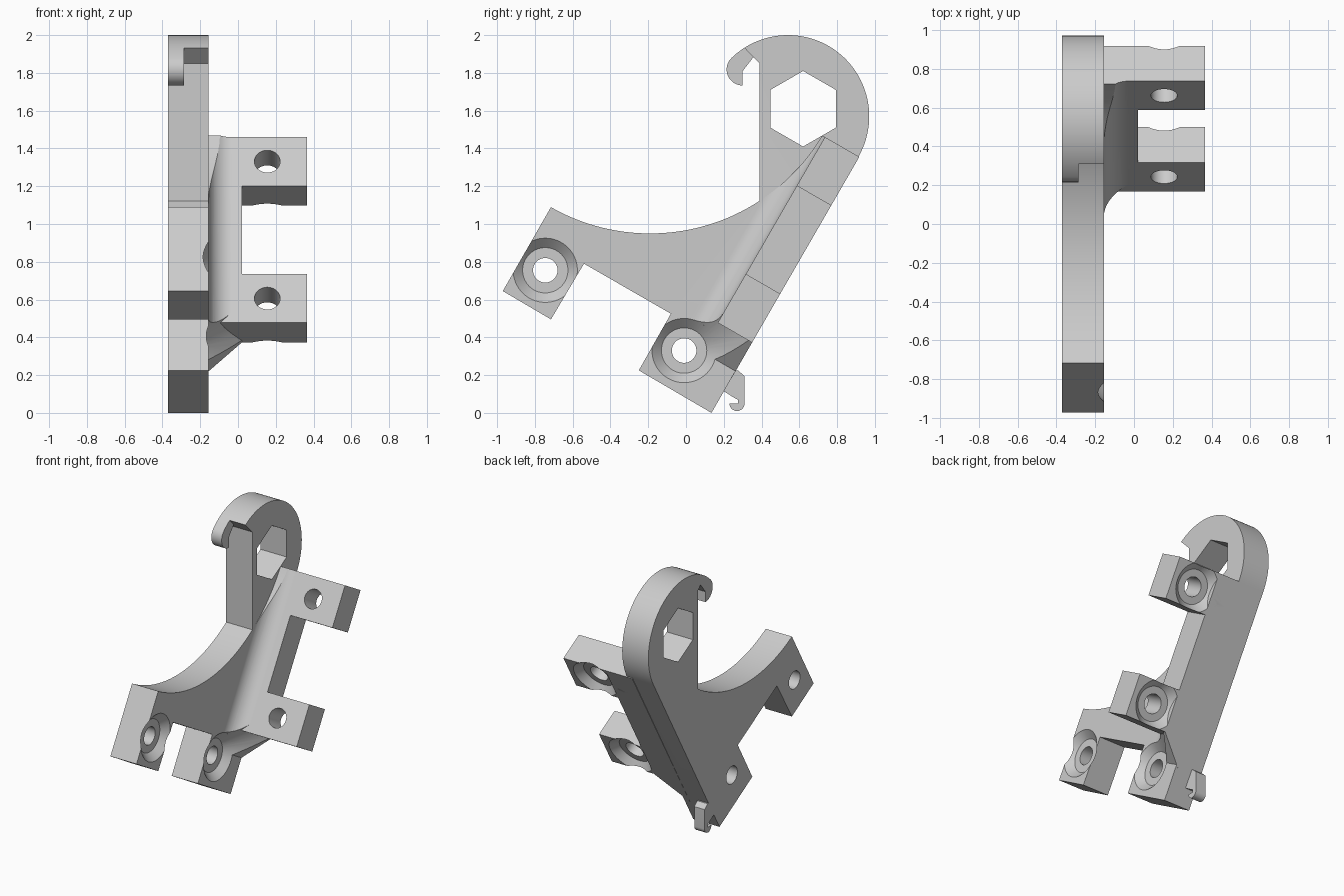
import bpy, bmesh, math
from mathutils import Matrix, Vector

if "Cube" in bpy.data.objects:
    bpy.data.objects.remove(bpy.data.objects["Cube"])

grey = bpy.data.materials.new("light_grey")
grey.use_nodes = True
grey.diffuse_color = (0.6, 0.6, 0.6, 1)
grey.node_tree.nodes["Principled BSDF"].inputs["Base Color"].default_value = (0.6, 0.6, 0.6, 1)

X0, X1 = -0.37, -0.155          # plate thickness range
ROOT = -0.2                     # depth where attached parts are buried in the plate
SPINE_X, LUG_X = 0.02, 0.365
DEPTH = 0.21                    # spine and lug depth
# Slanted frame: local y runs up the back edge, local z points into the part
SLANT = Matrix.Translation((0, 0.135, 0)) @ Matrix.Rotation(math.radians(60), 4, 'X')
ALONG_X = Matrix.Rotation(math.radians(90), 4, 'Y')


def finish(bm, name):
    bmesh.ops.recalc_face_normals(bm, faces=bm.faces)
    mesh = bpy.data.meshes.new(name)
    bm.to_mesh(mesh)
    bm.free()
    mesh.materials.append(grey)
    ob = bpy.data.objects.new(name, mesh)
    bpy.context.collection.objects.link(ob)
    return ob


def prism(name, points, sweep, frame=Matrix()):
    """Extrude a closed 3D outline along a vector."""
    bm = bmesh.new()
    face = bm.faces.new([bm.verts.new(p) for p in points])
    grown = bmesh.ops.extrude_face_region(bm, geom=[face])["geom"]
    bmesh.ops.translate(bm, vec=sweep, verts=[v for v in grown if isinstance(v, bmesh.types.BMVert)])
    bm.transform(frame)
    return finish(bm, name)


def side_prism(name, yz, xa, xb):
    return prism(name, [(xa, y, z) for y, z in yz], (xb - xa, 0, 0))


def cone(name, r1, r2, length, frame, sides=64):
    """Cone or cylinder from the frame origin along its z axis."""
    bm = bmesh.new()
    bmesh.ops.create_cone(bm, cap_ends=True, segments=sides, radius1=r1, radius2=r2,
                          depth=length, matrix=frame @ Matrix.Translation((0, 0, length / 2)))
    return finish(bm, name)


def combine(ob, other, operation, keep=False):
    mod = ob.modifiers.new(operation.lower(), 'BOOLEAN')
    mod.operation, mod.object, mod.solver = operation, other, 'EXACT'
    bpy.context.view_layer.objects.active = ob
    bpy.ops.object.modifier_apply(modifier=mod.name)
    if not keep:
        bpy.data.objects.remove(other)


def arc(cy, cz, r, a, b, n):
    angles = [math.radians(a + (b - a) * i / n) for i in range(n + 1)]
    return [(cy + r * math.cos(t), cz + r * math.sin(t)) for t in angles]


def seat_cone(frame):
    """Countersink opening at 45 degrees from its floor."""
    return cone("seat_cutter", 0.12, 0.37, 0.25, frame)


# Side plate: round head, vertical front edge, scooped arm and two feet
outline = arc(0.54, 1.57, 0.43, -30, 122.5, 60)
outline += [(0.39, 1.85)]
outline += arc(-0.19, 2.01, 1.06, -56.8, -119.7, 40)
outline += [(-0.97, 0.645), (-0.715, 0.495), (-0.54, 0.79), (-0.08, 0.525),
            (-0.25, 0.225), (0.135, 0)]
bracket = side_prism("bracket", outline, X0, X1)

# Hexagonal nut opening
hexagon = arc(0.62, 1.61, 0.2, 30, 330, 5)
combine(bracket, side_prism("hex_cutter", hexagon, -0.5, 0), 'DIFFERENCE')

# Screw holes with countersunk seats in both feet
for y, z in ((-0.745, 0.755), (-0.01, 0.33)):
    hole = Matrix.Translation((-0.5, y, z)) @ ALONG_X
    combine(bracket, cone("hole_cutter", 0.065, 0.065, 0.5, hole), 'DIFFERENCE')
    seat = Matrix.Translation((X1 - 0.05, y, z)) @ ALONG_X
    combine(bracket, seat_cone(seat), 'DIFFERENCE')

# Spine along the back edge, with a concave fillet towards the plate
R = 0.12
section = [(ROOT, 0), (SPINE_X, 0), (SPINE_X, DEPTH)]
section += arc(X1 + R, DEPTH + R, R, 270, 180, 20)
section += [(ROOT, DEPTH + R)]
spine = prism("spine", [(x, 0.1, v) for x, v in section], (0, 1.465, 0), SLANT)
wedge = [(-0.3, 0.11), (0.1, 0.51), (0.1, 0), (-0.3, 0)]
combine(spine, prism("wedge_cutter", [(x, u, -0.1) for x, u in wedge], (0, 0, 0.6), SLANT), 'DIFFERENCE')
scoop = Matrix.Translation((-0.5, -0.19, 2.01)) @ ALONG_X
combine(spine, cone("scoop_cutter", 1.06, 1.06, 1, scoop, 160), 'DIFFERENCE')
combine(spine, seat_cone(seat), 'DIFFERENCE')
combine(bracket, spine, 'UNION')

# Two mounting lugs, each with a through hole and a seat at the back
for u in (0.43, 1.267):
    corners = [(ROOT, 0), (LUG_X, 0), (LUG_X, DEPTH), (ROOT, DEPTH)]
    lug = prism("lug", [(x, u, v) for x, v in corners], (0, 0.298, 0), SLANT)
    centre = SLANT @ Matrix.Translation((0.155, u + 0.149, 0))
    through = centre @ Matrix.Translation((0, 0, -0.1))
    combine(lug, cone("hole_cutter", 0.068, 0.068, 0.5, through), 'DIFFERENCE')
    back = centre @ Matrix.Translation((0, 0, 0.05)) @ Matrix.Rotation(math.pi, 4, 'X')
    combine(lug, seat_cone(back), 'DIFFERENCE')
    combine(bracket, lug, 'UNION')

# Thin hook at the head
hook = arc(0.54, 1.57, 0.43, 122.5, 134, 6) + arc(0.30, 1.818, 0.085, 134, 270, 20)[1:]
hook += [(0.30, 1.81), (0.357, 1.883), (0.39, 1.85), (0.44, 1.87), (0.36, 1.93)]
combine(bracket, side_prism("top_hook", hook, X0, X0 + 0.085), 'UNION')

# Small hook at the foot
hook = [(0.2, 0.225), (0.275, 0.225), (0.31, 0.195)] + arc(0.27, 0.05, 0.04, 0, -180, 16)
hook += [(0.275, 0.05), (0.275, 0.07), (0.255, 0.08), (0.201, 0.114), (0.15, 0.14)]
combine(bracket, side_prism("foot_hook", hook, X0, X0 + 0.085), 'UNION')

# Smooth the curves, keep the edges crisp
bpy.ops.object.select_all(action='DESELECT')
bracket.select_set(True)
bpy.context.view_layer.objects.active = bracket
bpy.ops.object.shade_smooth_by_angle(angle=math.radians(25))
